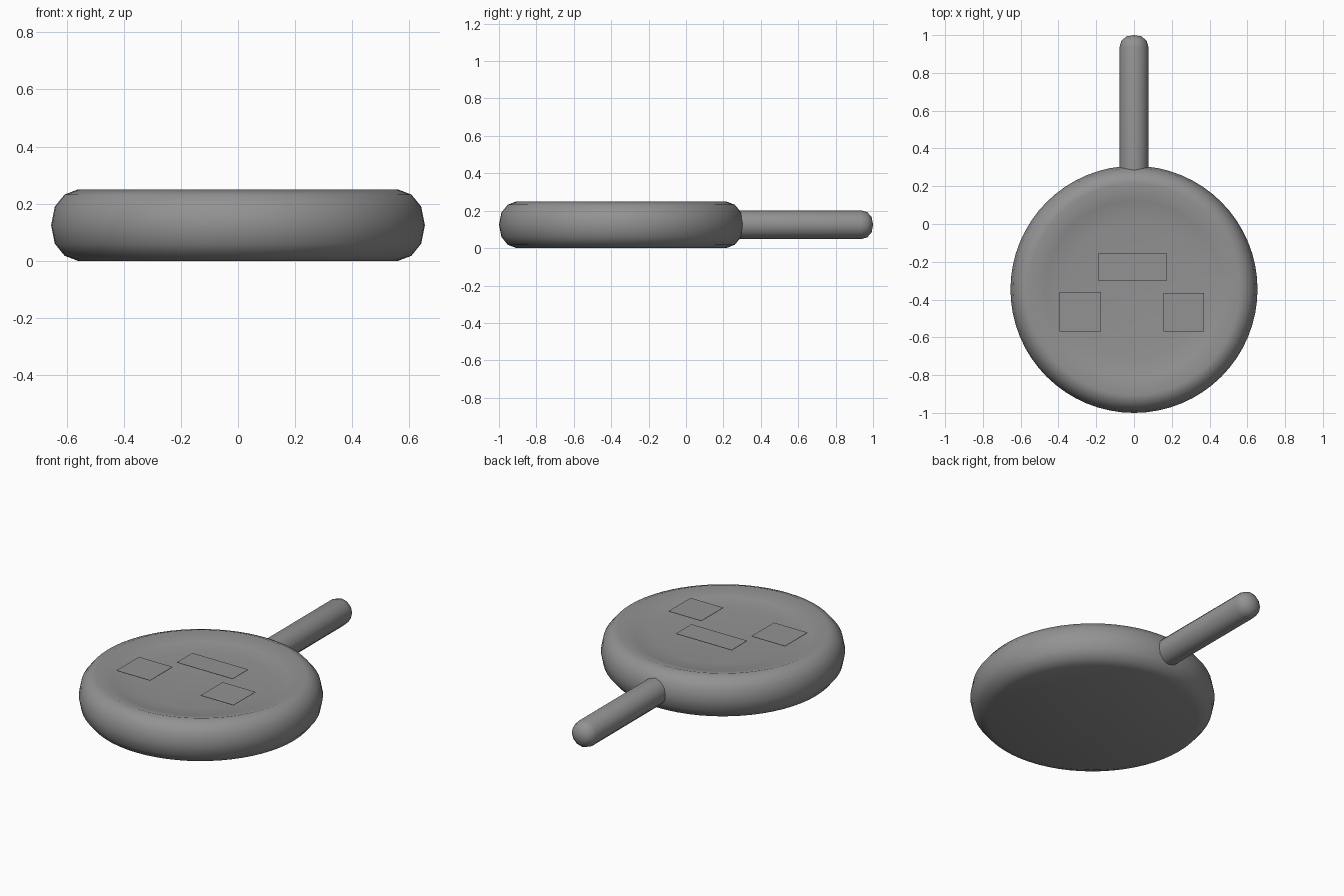
import bpy, bmesh, math
from mathutils import Matrix

cube = bpy.data.objects.get("Cube")
if cube:
    bpy.data.objects.remove(cube, do_unlink=True)

grey = bpy.data.materials.new("pan_grey")
grey.use_nodes = True
colour = (0.29, 0.29, 0.29, 1)
grey.diffuse_color = colour
grey.node_tree.nodes["Principled BSDF"].inputs["Base Color"].default_value = colour


def finish(name, bm, matrix=Matrix(), smooth=True):
    bmesh.ops.recalc_face_normals(bm, faces=bm.faces)
    mesh = bpy.data.meshes.new(name)
    bm.to_mesh(mesh)
    bm.free()
    mesh.materials.append(grey)
    ob = bpy.data.objects.new(name, mesh)
    bpy.context.collection.objects.link(ob)
    ob.matrix_world = matrix
    for p in mesh.polygons:
        p.use_smooth = smooth
    return ob


def turned(name, profile, sides, matrix):
    """Revolve a (radius, height) profile about its axis."""
    bm = bmesh.new()
    verts = [bm.verts.new((r, 0, z)) for r, z in profile]
    edges = [bm.edges.new(pair) for pair in zip(verts, verts[1:])]
    bmesh.ops.spin(bm, geom=verts + edges, cent=(0, 0, 0), axis=(0, 0, 1),
                   angle=math.tau, steps=sides, use_duplicate=False)
    bmesh.ops.remove_doubles(bm, verts=bm.verts, dist=0.0005)
    return finish(name, bm, matrix)


# Pan body: flat base, fully rounded rim and a shallow dished top
MID, CENTRE_Y = 0.125, -0.346
rim = [(0.654, 0), (0.641, 0.065), (0.607, 0.107), (0.56, 0.125)]
base = [(0, -0.125)] + [(r, -z) for r, z in reversed(rim[1:])]
dish = [(0.47, 0.096), (0.36, 0.086), (0, 0.081)]
turned("pan_body", base + rim + dish, 64, Matrix.Translation((0, CENTRE_Y, MID)))

# Handle: round bar with a domed tip, its open end buried in the rim
bar = [(0.077, 0.22), (0.077, 0.935), (0.067, 0.97), (0.04, 0.993), (0, 1)]
turned("handle", bar, 12,
       Matrix.Translation((0, 0, MID)) @ Matrix.Rotation(-math.pi / 2, 4, "X"))

# Thin plates level with the rim, above the dish
plates = {
    "bar_plate": (-0.19, 0.175, -0.30, -0.155),
    "right_plate": (-0.395, -0.175, -0.57, -0.36),
    "left_plate": (0.155, 0.37, -0.57, -0.365),
}
THICK = 0.002
for name, (x0, x1, y0, y1) in plates.items():
    bm = bmesh.new()
    bmesh.ops.create_cube(bm, size=1)
    place = Matrix.Translation(((x0 + x1) / 2, (y0 + y1) / 2, 2 * MID - THICK / 2))
    bmesh.ops.transform(bm, verts=bm.verts,
                        matrix=place @ Matrix.Diagonal((x1 - x0, y1 - y0, THICK, 1)))
    finish(name, bm, smooth=False)
